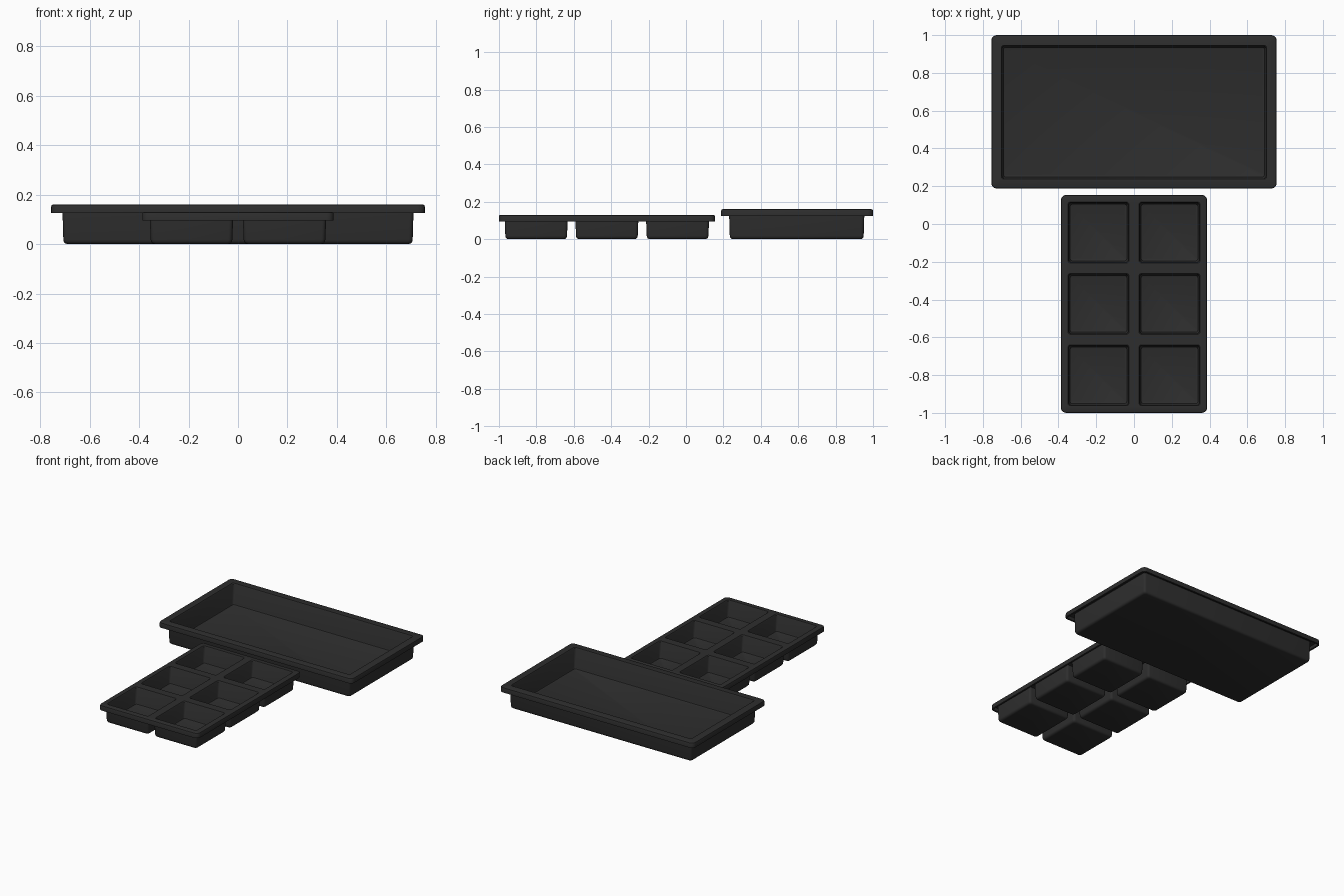
import bpy, bmesh, math

if "Cube" in bpy.data.objects:
    bpy.data.objects.remove(bpy.data.objects["Cube"])

plastic = bpy.data.materials.new("charcoal plastic")
plastic.diffuse_color = (0.027, 0.027, 0.027, 1)
plastic.use_nodes = True
plastic.node_tree.nodes["Principled BSDF"].inputs["Base Color"].default_value = plastic.diffuse_color


def ring(bm, cx, cy, hx, hy, r, z, n=4):
    """Closed loop of vertices in the shape of a rounded rectangle."""
    verts = []
    for k, (sx, sy) in enumerate([(1, 1), (-1, 1), (-1, -1), (1, -1)]):
        for i in range(n + 1):
            a = math.pi / 2 * (k + i / n)
            verts.append(bm.verts.new((cx + sx * (hx - r) + r * math.cos(a),
                                       cy + sy * (hy - r) + r * math.sin(a), z)))
    return verts


def loft(bm, rings):
    for a, b in zip(rings, rings[1:]):
        for i in range(len(a)):
            j = (i + 1) % len(a)
            bm.faces.new((a[i], a[j], b[j], b[i]))


def sheet(bm, rings):
    """Flat sheet bounded by the first ring, with the others as holes."""
    edges = []
    for loop in rings:
        for i, v in enumerate(loop):
            w = loop[(i + 1) % len(loop)]
            edges.append(bm.edges.get((v, w)) or bm.edges.new((v, w)))
    bmesh.ops.triangle_fill(bm, edges=edges, use_beauty=True, normal=(0, 0, 1))


def tray(name, cx, cy, hx, hy, top, skirt, cells, cell_hx, cell_hy, wall=0.01):
    bm = bmesh.new()
    t, b = 0.012, 0.008
    # Rim: bevelled top edge, hanging skirt, hollow underneath
    rim = [ring(bm, cx, cy, hx - inset, hy - inset, 0.028 - inset, z) for inset, z in [
        (b, top), (b * 0.3, top - b * 0.3), (0, top - b), (0, skirt),
        (t, skirt), (t, top - t)]]
    loft(bm, rim)
    openings, roots = [], []
    for x, y in cells:
        # Cavity with a slight taper and a small fillet at the floor
        inner = [ring(bm, x, y, cell_hx - wall - d, cell_hy - wall - d, 0.012, z) for d, z in [
            (-0.002, top), (0.002, top - 0.006), (0.006, 0.022), (0.009, 0.015), (0.015, 0.012)]]
        loft(bm, inner)
        bm.faces.new(inner[-1])
        openings.append(inner[0])
        # Outside of the pocket, rounded along the bottom
        outer = [ring(bm, x, y, cell_hx - d, cell_hy - d, 0.016, z) for d, z in [
            (0, top - t), (0.004, 0.018), (0.006, 0.009), (0.011, 0.003), (0.019, 0)]]
        loft(bm, outer)
        bm.faces.new(outer[-1])
        roots.append(outer[0])
    sheet(bm, [rim[0]] + openings)
    sheet(bm, [rim[-1]] + roots)
    bmesh.ops.recalc_face_normals(bm, faces=bm.faces[:])
    mesh = bpy.data.meshes.new(name)
    bm.to_mesh(mesh)
    bm.free()
    mesh.materials.append(plastic)
    obj = bpy.data.objects.new(name, mesh)
    bpy.context.collection.objects.link(obj)
    bpy.ops.object.select_all(action='DESELECT')
    obj.select_set(True)
    bpy.context.view_layer.objects.active = obj
    bpy.ops.object.shade_smooth_by_angle(angle=math.radians(35))


# Large open tray at the back
tray("large_tray", 0, 0.594, 0.755, 0.406, 0.16, 0.125,
     [(0, 0.592)], 0.71, 0.362)

# Six-pocket tray at the front
pockets = [(sx * 0.188, -0.423 + row * 0.378) for sx in (-1, 1) for row in (-1, 0, 1)]
tray("six_pocket_tray", 0, -0.423, 0.387, 0.577, 0.13, 0.095,
     pockets, 0.169, 0.169)
